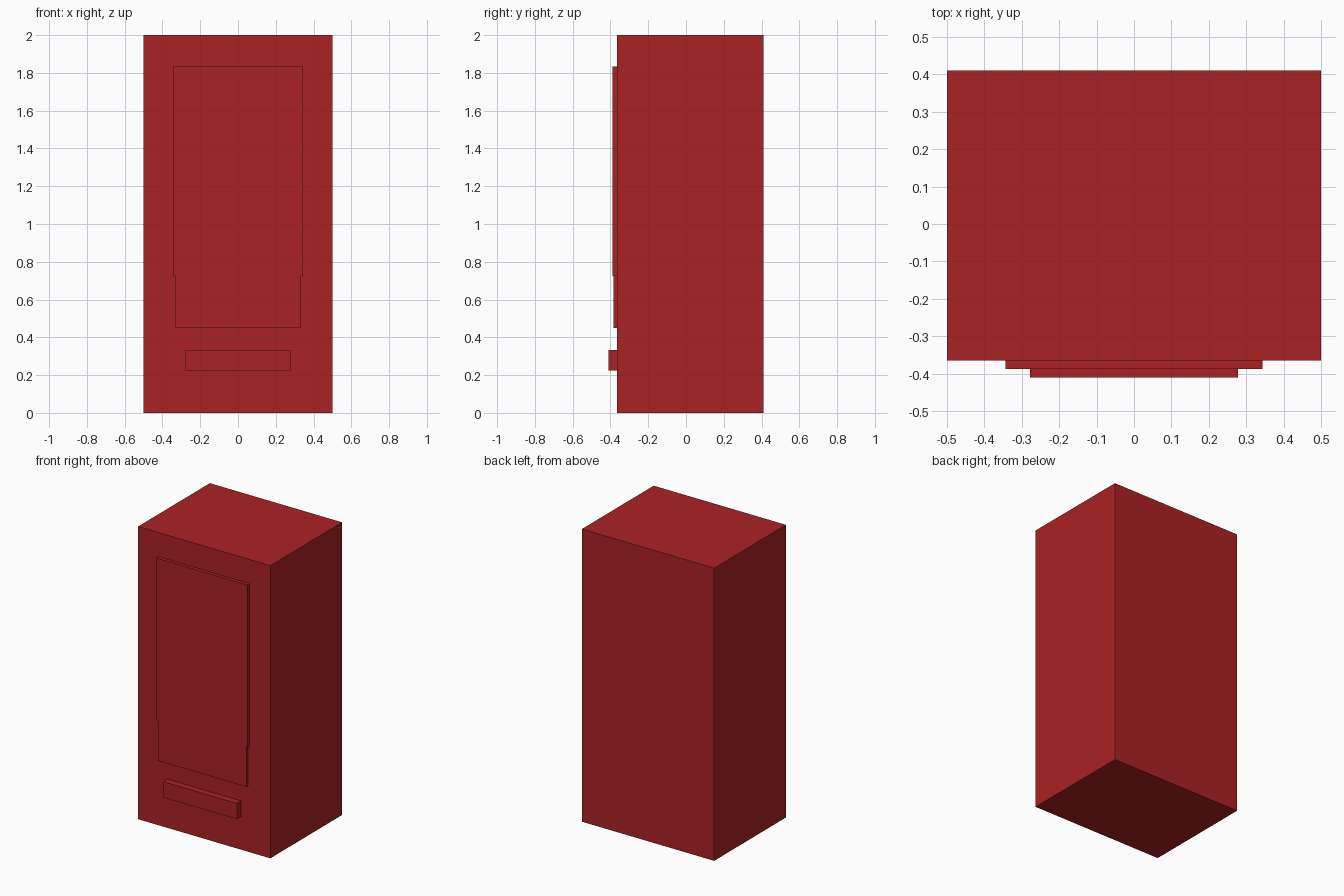
import bpy

if "Cube" in bpy.data.objects:
    bpy.data.objects.remove(bpy.data.objects["Cube"])

red = bpy.data.materials.new("cabinet_red")
red.diffuse_color = (0.41, 0.016, 0.017, 1)
red.use_nodes = True
red.node_tree.nodes["Principled BSDF"].inputs["Base Color"].default_value = red.diffuse_color


def box(name, half_width, y0, y1, z0, z1):
    """Flat-faced box centred on x = 0."""
    bpy.ops.mesh.primitive_cube_add(size=1, location=(0, (y0 + y1) / 2, (z0 + z1) / 2))
    ob = bpy.context.object
    ob.name = name
    ob.scale = (half_width * 2, y1 - y0, z1 - z0)
    bpy.ops.object.transform_apply(location=False, rotation=False, scale=True)
    ob.data.materials.append(red)
    return ob


FRONT = -0.365

# main cabinet
box("cabinet", 0.5, FRONT, 0.41, 0, 2)
# display panel and the slightly narrower, shallower panel below it
box("display_panel", 0.343, -0.388, FRONT, 0.725, 1.835)
box("lower_panel", 0.332, -0.383, FRONT, 0.45, 0.725)
# dispensing tray
box("dispensing_tray", 0.278, -0.41, FRONT, 0.225, 0.333)
